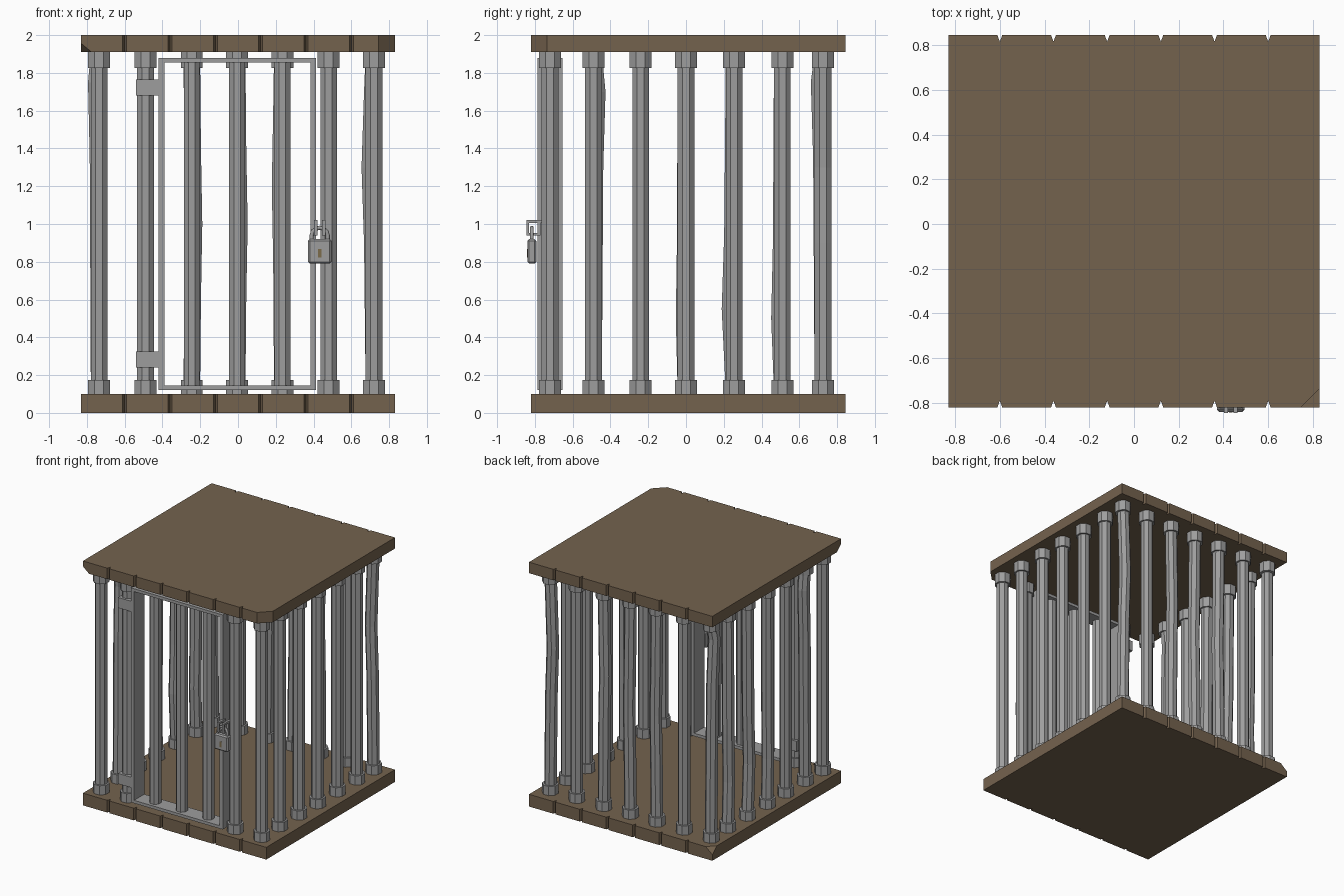
import bpy, bmesh, math
from mathutils import Vector

if "Cube" in bpy.data.objects:
    bpy.data.objects.remove(bpy.data.objects["Cube"], do_unlink=True)


def material(name, rgb):
    m = bpy.data.materials.new(name)
    m.use_nodes = True
    m.diffuse_color = (*rgb, 1)
    m.node_tree.nodes["Principled BSDF"].inputs["Base Color"].default_value = (*rgb, 1)
    return m


wood = material("brown wood", (0.175, 0.123, 0.076))
iron = material("grey iron", (0.34, 0.34, 0.34))
brass = material("dull brass", (0.2, 0.15, 0.07))


def finish(name, bm, mat):
    bmesh.ops.recalc_face_normals(bm, faces=bm.faces)
    me = bpy.data.meshes.new(name)
    bm.to_mesh(me)
    bm.free()
    ob = bpy.data.objects.new(name, me)
    bpy.context.collection.objects.link(ob)
    me.materials.append(mat)
    return ob


def add_box(bm, lo, hi):
    lo, hi = Vector(lo), Vector(hi)
    made = bmesh.ops.create_cube(bm, size=1)["verts"]
    for v in made:
        v.co = (lo + hi) / 2 + Vector(a * b for a, b in zip(v.co, hi - lo))


def boxes(name, parts, mat, bevel=0):
    bm = bmesh.new()
    for lo, hi in parts:
        add_box(bm, lo, hi)
    if bevel:
        bmesh.ops.bevel(bm, geom=bm.edges[:], offset=bevel, segments=1, affect='EDGES')
    return finish(name, bm, mat)


def tube(bm, rings):
    """Eight-sided column through (centre, flat radius) rings."""
    loops = []
    for c, r in rings:
        R = r / math.cos(math.pi / 8)
        loops.append([bm.verts.new((c[0] + R * math.cos((i + .5) * math.pi / 4),
                                    c[1] + R * math.sin((i + .5) * math.pi / 4), c[2]))
                      for i in range(8)])
    for a, b in zip(loops, loops[1:]):
        for i in range(8):
            j = (i + 1) % 8
            bm.faces.new((a[i], a[j], b[j], b[i]))
    bm.faces.new(loops[0][::-1])
    bm.faces.new(loops[-1])


# Plank slabs: outline with plank notches at front and back, plus chipped corners
X, Y0, Y1 = 0.83, -0.82, 0.845
NOTCHES = [-0.6 + 0.24 * i for i in range(6)]


def slab(name, z0, z1, chips):
    front, back = [(-X, Y0)], [(-X, Y1)]
    for n in NOTCHES:
        for dx, depth in ((-0.011, 0), (0, 0.03), (0.011, 0)):
            front.append((n + dx, Y0 + depth))
            back.append((n + dx, Y1 - depth))
    outline = front + [(X, Y0), (X, Y1)] + back[:0:-1] + back[:1]
    bm = bmesh.new()
    base = bm.faces.new([bm.verts.new((x, y, z0)) for x, y in outline])
    up = bmesh.ops.extrude_face_region(bm, geom=[base])["geom"]
    for v in up:
        if isinstance(v, bmesh.types.BMVert):
            v.co.z = z1
    for co, no in chips:
        cut = bmesh.ops.bisect_plane(bm, geom=bm.verts[:] + bm.edges[:] + bm.faces[:],
                                     plane_co=co, plane_no=no, clear_outer=True)
        edges = [e for e in cut["geom_cut"] if isinstance(e, bmesh.types.BMEdge)]
        bmesh.ops.contextual_create(bm, geom=edges)
    return finish(name, bm, wood)


slab("floor_planks", 0, 0.1, [((-X + 0.06, Y1, 0.1), (-1, 1, 1.2))])
slab("roof_planks", 1.91, 2, [((X - 0.085, Y0, 2), (1, -1, 0)),
                              ((-X + 0.055, Y0, 1.91), (-1, -1, -1.2))])

# Bars with end collars; a few are bent: (bend height, x shift, y shift)
XS = [-0.735, -0.49, -0.245, -0.005, 0.235, 0.48, 0.72]
YS = [-0.72, -0.49, -0.24, 0, 0.255, 0.51, 0.725]
BAR, COLLAR = 0.044, 0.058
BACK_BENDS = {0: (1.75, -0.015, -0.02), 2: (1.0, 0.012, 0), 3: (1.0, 0.012, 0),
              4: (1.2, -0.012, 0), 6: (1.3, -0.022, 0)}
SIDE_BENDS = {1: (1.7, 0, 0.02), 3: (0.5, 0, -0.01), 4: (0.55, 0, -0.022), 5: (0.5, 0, -0.015)}


def bar(name, x, y, bend=None):
    bm = bmesh.new()
    rings = [((x, y, 0.1), BAR)]
    if bend:
        z, dx, dy = bend
        for h, k in ((z - 0.4, 0.4), (z, 1), (z + 0.4, 0.4)):
            if 0.2 < h < 1.8:
                rings.append(((x + dx * k, y + dy * k, h), BAR))
    rings.append(((x, y, 1.91), BAR))
    tube(bm, rings)
    for z0, z1 in ((0.1, 0.175), (1.825, 1.91)):
        tube(bm, [((x, y, z0), COLLAR), ((x, y, z1), COLLAR)])
    finish(name, bm, iron)


for i, x in enumerate(XS):
    bar(f"back_bar_{i + 1}", x, YS[-1], BACK_BENDS.get(i))
    if i not in (2, 3, 4):
        bar(f"front_bar_{i + 1}", x, YS[0])
for i, y in enumerate(YS[1:-1], 1):
    bar(f"right_bar_{i}", XS[0], y, SIDE_BENDS.get(i))
    bar(f"left_bar_{i}", XS[-1], y)

# Door: deep flat frame, inner bars and hinge blocks
DF, DB = -0.787, -0.655
boxes("door_frame", [((-0.42, DF, 0.122), (-0.39, DB, 1.878)),
                     ((0.385, DF, 0.122), (0.413, DB, 1.878)),
                     ((-0.39, DF, 0.122), (0.385, DB, 0.146)),
                     ((-0.39, DF, 1.854), (0.385, DB, 1.878))], iron)
for i, x in enumerate(XS[2:5]):
    bm = bmesh.new()
    tube(bm, [((x, -0.72, 0.14), 0.042), ((x, -0.72, 1.86), 0.042)])
    finish(f"door_bar_{i + 1}", bm, iron)
for name, z in (("lower_hinge", 0.24), ("upper_hinge", 1.68)):
    boxes(name, [((-0.54, -0.782, z), (-0.42, -0.66, z + 0.085))], iron)

# Hasp: a pair of square staples on the door edge and the neighbouring bar
parts = []
for x in (0.402, 0.445):
    a, b = x, x + 0.018
    parts += [((a, -0.845, 1.005), (b, -0.755, 1.02)),
              ((a, -0.845, 0.94), (b, -0.83, 1.005)),
              ((a, -0.785, 0.94), (b, -0.77, 1.005)),
              ((a, -0.83, 0.94), (b, -0.785, 0.952))]
boxes("hasp_staples", parts, iron)

# Padlock
boxes("padlock_body", [((0.37, -0.84, 0.79), (0.495, -0.792, 0.92))], iron, 0.01)
boxes("keyhole", [((0.424, -0.843, 0.822), (0.441, -0.838, 0.868))], brass)
cu = bpy.data.curves.new("padlock_shackle", 'CURVE')
cu.dimensions = '3D'
cu.bevel_depth = 0.011
cu.bevel_resolution = 1
cu.use_fill_caps = True
path = [(0.39, 0.91)] + [(0.4325 - 0.0425 * math.cos(t * math.pi / 6),
                          0.94 + 0.04 * math.sin(t * math.pi / 6)) for t in range(7)] + [(0.475, 0.91)]
sp = cu.splines.new('POLY')
sp.points.add(len(path) - 1)
for p, (x, z) in zip(sp.points, path):
    p.co = (x, -0.816, z, 1)
cu.materials.append(iron)
bpy.context.collection.objects.link(bpy.data.objects.new("padlock_shackle", cu))
